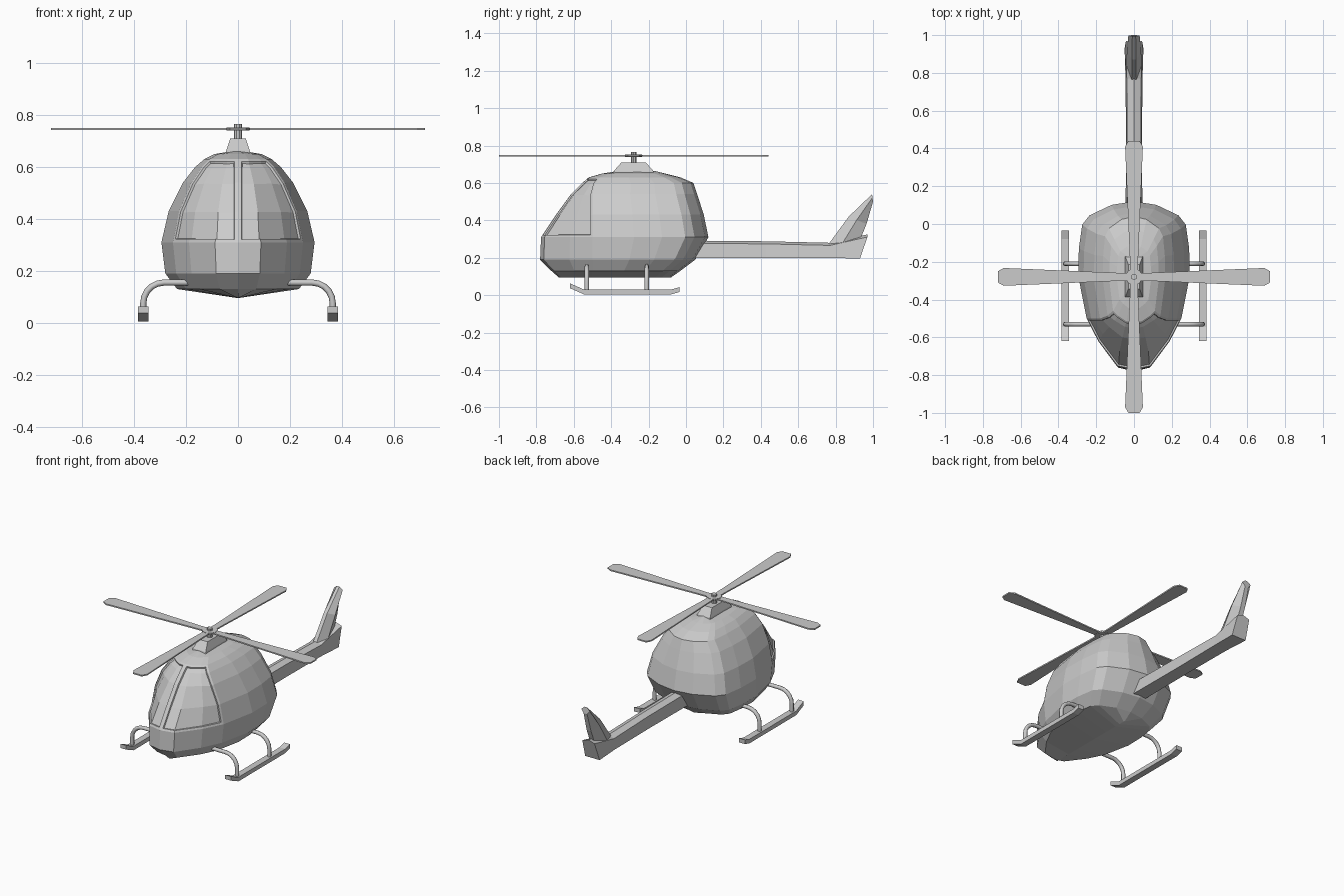
import bpy, bmesh
from math import sin, cos, pi
from mathutils import Matrix, Vector

if "Cube" in bpy.data.objects:
    bpy.data.objects.remove(bpy.data.objects["Cube"])

grey = bpy.data.materials.new("light grey")
grey.use_nodes = True
grey.diffuse_color = (0.6, 0.6, 0.6, 1)
grey.node_tree.nodes["Principled BSDF"].inputs["Base Color"].default_value = (0.6, 0.6, 0.6, 1)


def finish(name, bm):
    bmesh.ops.recalc_face_normals(bm, faces=bm.faces)
    mesh = bpy.data.meshes.new(name)
    bm.to_mesh(mesh)
    bm.free()
    mesh.materials.append(grey)
    obj = bpy.data.objects.new(name, mesh)
    bpy.context.collection.objects.link(obj)
    return obj


def loft(rings, caps=True):
    """Skin a series of closed rings with equal point counts."""
    bm = bmesh.new()
    loops = [[bm.verts.new(p) for p in ring] for ring in rings]
    n = len(loops[0])
    for a, b in zip(loops, loops[1:]):
        for i in range(n):
            j = (i + 1) % n
            bm.faces.new((a[i], a[j], b[j], b[i]))
    if caps:
        bm.faces.new(loops[0])
        bm.faces.new(loops[-1])
    return bm


def rect(x, y0, y1, z):
    return [(-x, y0, z), (x, y0, z), (x, y1, z), (-x, y1, z)]


# Cabin hull: stacked plan outlines (height, half width, front, door post, back)
layers = [
    (0.095, 0, -0.68, -0.50, -0.08), (0.13, 0.235, -0.72, -0.50, -0.03),
    (0.19, 0.28, -0.78, -0.50, 0.05), (0.31, 0.295, -0.775, -0.50, 0.12),
    (0.43, 0.267, -0.695, -0.50, 0.095), (0.54, 0.212, -0.615, -0.50, 0.06),
    (0.60, 0.165, -0.555, -0.485, 0.04), (0.63, 0.13, -0.52, -0.46, -0.03),
    (0.65, 0.09, -0.45, -0.40, -0.11), (0.665, 0, -0.36, -0.32, -0.17)]
front_cols = [(0, 0), (0.3, 0.07), (0.64, 0.56), (0.85, 1)]
rear_cols = [(1, 0.36), (0.99, 0.6), (0.93, 0.8), (0.8, 0.88), (0.4, 0.97), (0, 1)]


def outline(z, w, front, post, back):
    half = [(w * u, front + (post - front) * t, z) for u, t in front_cols]
    half += [(w * u, post + (back - post) * t, z) for u, t in rear_cols]
    return half + [(-x, y, z) for x, y, z in half[-2:0:-1]]


hull = loft([outline(*layer) for layer in layers], caps=False)
bmesh.ops.remove_doubles(hull, verts=hull.verts, dist=0.0005)
bmesh.ops.recalc_face_normals(hull, faces=hull.faces)

# Windscreen halves: sunken panes on either side of a centre post
columns = len(front_cols) + len(rear_cols) - 1
for side in (1, -1):
    pane = []
    for f in hull.faces:
        c = f.calc_center_median()
        ahead = all(v.co.y < -0.455 for v in f.verts)
        if side * c.x > 0 and 0.31 < c.z < 0.63 and ahead:
            pane.append(f)
    bmesh.ops.inset_region(hull, faces=pane, thickness=0.013, use_even_offset=True)
    bmesh.ops.inset_region(hull, faces=pane, thickness=0.004, depth=-0.008,
                           use_even_offset=True)
finish("cabin_hull", hull)


# Tail boom with a shallow ridge, ending in a raked block
def boom_ring(y, top, low, rake=0.0, w=0.045):
    return [(0, y + rake, top), (w * 0.85, y + rake, top - 0.014), (w, y, low),
            (-w, y, low), (-w * 0.85, y + rake, top - 0.014)]


finish("tail_boom", loft([boom_ring(0.0, 0.292, 0.20), boom_ring(0.43, 0.288, 0.20, w=0.042),
                          boom_ring(0.77, 0.28, 0.20),
                          boom_ring(0.93, 0.325, 0.195, 0.04, 0.05)]))


# Swept tail fin, thinner along its edges than through its middle
def fin_ring(y0, y1, z0, z1, w):
    ym, zm = y0 * 0.55 + y1 * 0.45, z0 * 0.55 + z1 * 0.45
    return [(0.3 * w, y0, z0), (w, ym, zm), (0.4 * w, y1, z1),
            (-0.4 * w, y1, z1), (-w, ym, zm), (-0.3 * w, y0, z0)]


finish("tail_fin", loft([fin_ring(0.76, 0.92, 0.27, 0.27, 0.04),
                         fin_ring(0.87, 0.965, 0.42, 0.38, 0.038),
                         fin_ring(0.995, 1.0, 0.54, 0.50, 0.03)]))

# Rotor pylon, mast and hub
rotor_y = -0.28
finish("rotor_pylon", loft([rect(0.05, -0.39, -0.17, 0.64), rect(0.045, -0.385, -0.175, 0.665),
                            rect(0.03, -0.345, -0.215, 0.71)]))


def cylinder(name, r, z0, z1, sides):
    ring = [(r * cos(2 * pi * i / sides), rotor_y + r * sin(2 * pi * i / sides))
            for i in range(sides)]
    finish(name, loft([[(x, y, z) for x, y in ring] for z in (z0, z1)]))


cylinder("rotor_mast", 0.016, 0.70, 0.765, 10)
cylinder("rotor_hub", 0.045, 0.74, 0.752, 8)

# Four rotor blades
for k in range(4):
    shape = [(0, -0.02), (0.1, -0.022), (0.69, -0.047), (0.72, -0.03),
             (0.72, 0.03), (0.69, 0.047), (0.1, 0.022), (0, 0.02)]
    blade = loft([[(x, y, z) for x, y in shape] for z in (0.742, 0.75)])
    turn = Matrix.Translation((0, rotor_y, 0)) @ Matrix.Rotation(k * pi / 2, 4, 'Z')
    bmesh.ops.transform(blade, matrix=turn, verts=blade.verts)
    finish(f"rotor_blade_{k + 1}", blade)

# Landing skids with upturned tips, and bent tube struts
for side, label in ((1, "left"), (-1, "right")):
    path = [(-0.62, 0.05), (-0.545, 0.017), (-0.08, 0.017), (-0.035, 0.03)]
    rings = []
    for y, z in path:
        x, h = 0.365 * side, 0.013
        rings.append([(x - 0.02, y, z - h), (x + 0.02, y, z - h),
                      (x + 0.02, y, z + h), (x - 0.02, y, z + h)])
    finish(f"{label}_skid", loft(rings))

    for y, place in ((-0.53, "front"), (-0.21, "rear")):
        bend = [(0.285 + 0.08 * sin(a), 0.075 + 0.08 * cos(a))
                for a in (pi / 2 * i / 5 for i in range(6))]
        centre = [Vector((x * side, y, z)) for x, z in [(0.18, 0.155)] + bend + [(0.365, 0.02)]]
        rings = []
        for i, p in enumerate(centre):
            d = (centre[min(i + 1, len(centre) - 1)] - centre[max(i - 1, 0)]).normalized()
            across = Vector((0, 1, 0))
            up = d.cross(across)
            rings.append([p + 0.012 * (across * cos(t) + up * sin(t))
                          for t in (2 * pi * j / 8 for j in range(8))])
        strut = finish(f"{label}_{place}_strut", loft(rings))
        for face in strut.data.polygons:
            face.use_smooth = len(face.vertices) == 4
